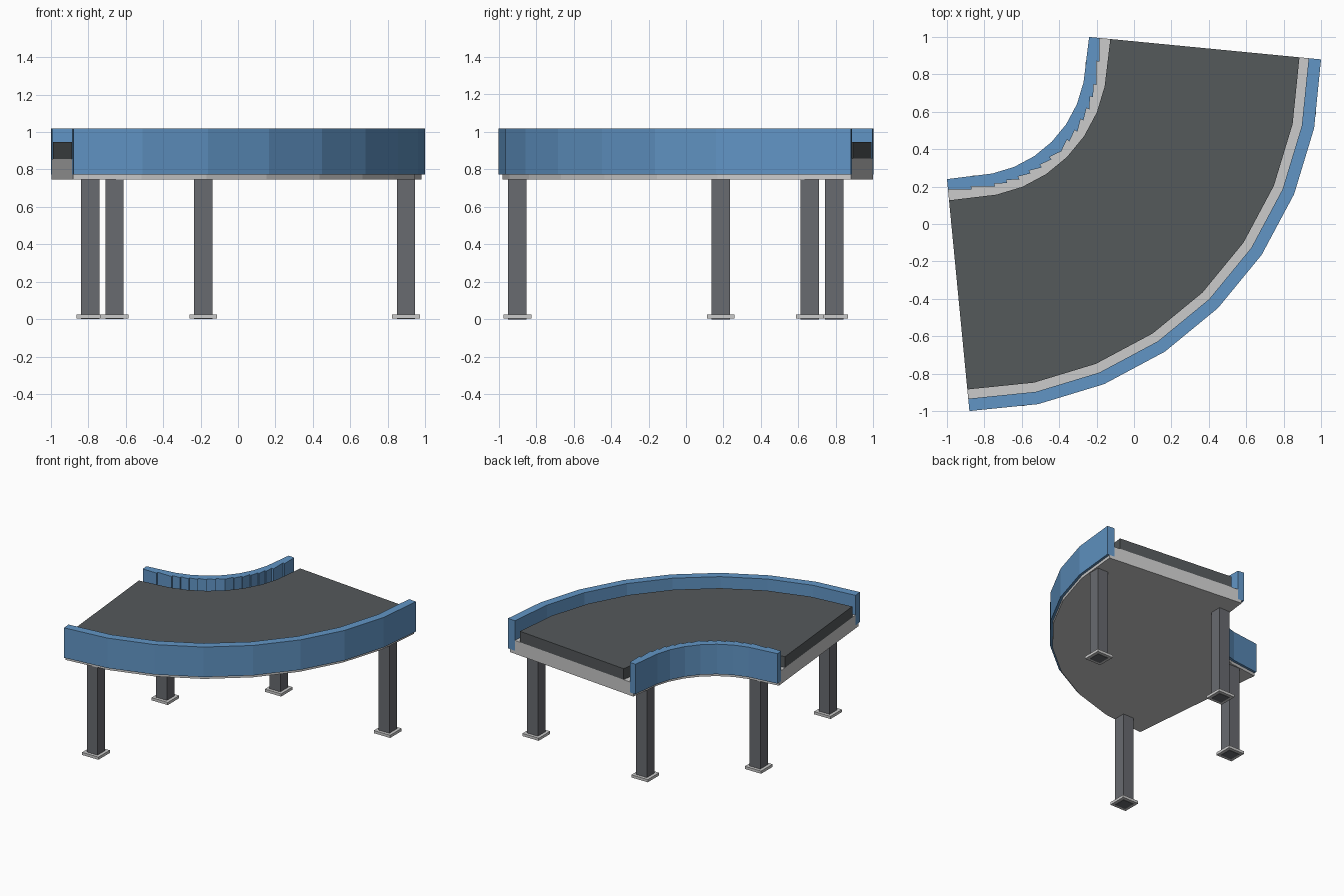
import bpy, bmesh, math
from mathutils import Vector

if "Cube" in bpy.data.objects:
    bpy.data.objects.remove(bpy.data.objects["Cube"])

C = Vector((-0.878, 0.878))          # centre of the 90 degree bend
R_IN, R_OUT = 0.62, 1.877
END_A, END_B = Vector((-0.24, 1.0)), Vector((1.0, 0.88))


def material(name, rgb):
    m = bpy.data.materials.new(name)
    m.diffuse_color = (*rgb, 1)
    m.use_nodes = True
    m.node_tree.nodes["Principled BSDF"].inputs["Base Color"].default_value = m.diffuse_color
    return m


BLUE = material("blue_paint", (0.12, 0.30, 0.56))
DARK = material("dark_rubber", (0.09, 0.10, 0.105))
STEEL = material("dark_steel", (0.14, 0.145, 0.16))
GREY = material("light_grey", (0.53, 0.54, 0.55))


def mirror(p):
    return Vector((-p.y, -p.x))


def edge(r):
    """Faceted bend edge, its two ends lying on the skewed end lines."""
    end = END_A.lerp(END_B, (r - R_IN) / (R_OUT - R_IN))
    arc = [C + r * Vector((math.cos(a), -math.sin(a)))
           for a in (math.radians(11.25 * k) for k in range(1, 8))]
    return [end] + arc + [mirror(end)]


def toothed_edge(lo, hi):
    """Saw-toothed edge, two teeth per facet, mirrored across the bend."""
    a, b = edge(lo), edge(hi)
    half = []
    for k in range(4):
        for f in (0, 0.5):
            half.append(a[k].lerp(a[k + 1], f))
            half.append(b[k].lerp(b[k + 1], f + 0.5))
    return half + [mirror(p) for p in reversed(half[:-1])]


def prism(name, inner, outer, z0, z1, mat):
    bm = bmesh.new()
    verts = [bm.verts.new((p.x, p.y, z0)) for p in inner + outer[::-1]]
    face = bm.faces.new(verts)
    top = bmesh.ops.extrude_face_region(bm, geom=[face])["geom"]
    bmesh.ops.translate(bm, vec=(0, 0, z1 - z0),
                        verts=[v for v in top if isinstance(v, bmesh.types.BMVert)])
    bmesh.ops.recalc_face_normals(bm, faces=bm.faces)
    bmesh.ops.triangulate(bm, faces=[f for f in bm.faces if len(f.verts) > 4])
    me = bpy.data.meshes.new(name)
    bm.to_mesh(me)
    bm.free()
    me.materials.append(mat)
    bpy.context.collection.objects.link(bpy.data.objects.new(name, me))


def box(name, x, y, w, z0, z1, mat):
    bpy.ops.mesh.primitive_cube_add(size=1, location=(x, y, (z0 + z1) / 2))
    ob = bpy.context.object
    ob.name = name
    ob.scale = (w, w, z1 - z0)
    ob.data.materials.append(mat)


# Base plate, bed and belt
prism("base_plate", edge(0.64), edge(1.857), 0.747, 0.772, GREY)
prism("bed", edge(0.675), edge(1.81), 0.772, 0.857, GREY)
prism("belt", edge(0.735), edge(1.76), 0.857, 0.947, DARK)

# Side guards
prism("outer_guard", edge(1.81), edge(R_OUT), 0.772, 1.018, BLUE)
prism("inner_guard", edge(R_IN), toothed_edge(0.675, 0.692), 0.772, 1.018, BLUE)

# Legs with square feet
for i, (x, y) in enumerate([(0.898, 0.66), (-0.66, -0.9),
                            (-0.185, 0.792), (-0.79, 0.185)]):
    box(f"leg_{i + 1}", x, y, 0.098, 0, 0.747, STEEL)
    box(f"foot_{i + 1}", x, y, 0.148, 0.003, 0.025, GREY)
